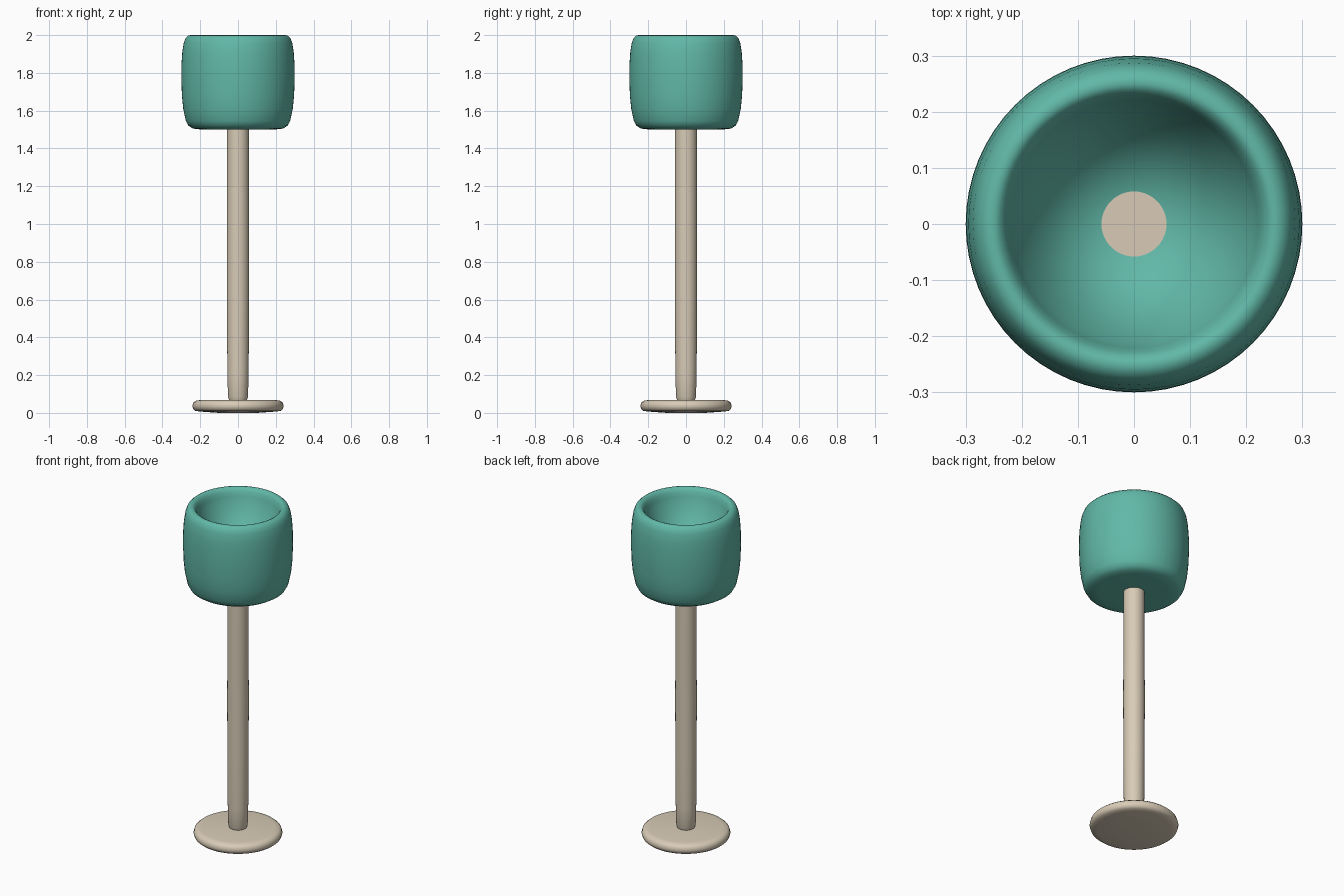
import bpy
import bmesh
import math

cube = bpy.data.objects.get("Cube")
if cube:
    bpy.data.objects.remove(cube, do_unlink=True)


def make_material(name, colour):
    mat = bpy.data.materials.new(name)
    mat.use_nodes = True
    mat.diffuse_color = colour
    mat.node_tree.nodes["Principled BSDF"].inputs["Base Color"].default_value = colour
    return mat


def lathe(name, profile, material, steps=64):
    """Spin a (radius, height) profile around the vertical axis."""
    bm = bmesh.new()
    verts = [bm.verts.new((r, 0, z)) for r, z in profile]
    edges = [bm.edges.new(pair) for pair in zip(verts, verts[1:])]
    bmesh.ops.spin(bm, geom=verts + edges, cent=(0, 0, 0), axis=(0, 0, 1),
                   angle=math.tau, steps=steps, use_merge=True)
    bmesh.ops.remove_doubles(bm, verts=bm.verts, dist=0.0001)
    bmesh.ops.recalc_face_normals(bm, faces=bm.faces)
    mesh = bpy.data.meshes.new(name)
    bm.to_mesh(mesh)
    bm.free()
    mesh.materials.append(material)
    obj = bpy.data.objects.new(name, mesh)
    bpy.context.collection.objects.link(obj)
    bpy.ops.object.select_all(action='DESELECT')
    obj.select_set(True)
    bpy.context.view_layer.objects.active = obj
    bpy.ops.object.shade_smooth_by_angle(angle=math.radians(40))
    return obj


teal = make_material("teal", (0.12, 0.48, 0.39, 1))
beige = make_material("warm beige", (0.69, 0.60, 0.47, 1))

# Round foot with softened edges
lathe("foot", [(0, 0), (0.1, 0), (0.2, 0.007), (0.226, 0.011), (0.237, 0.02),
               (0.242, 0.036), (0.237, 0.054), (0.225, 0.064), (0.2, 0.068),
               (0, 0.07)], beige)

# Slightly barrelled post, ending inside the bowl
lathe("post", [(0, 0.06), (0.046, 0.066), (0.053, 0.085), (0.056, 0.2),
               (0.058, 0.45), (0.059, 0.83), (0.058, 1.2), (0.058, 1.63),
               (0, 1.63)], beige, 48)

# Thick-walled bowl with rounded rim and conical hollow
lathe("bowl", [(0, 1.5), (0.19, 1.5), (0.238, 1.505), (0.262, 1.52),
               (0.276, 1.545), (0.29, 1.61), (0.297, 1.68), (0.3, 1.77),
               (0.299, 1.85), (0.295, 1.91), (0.287, 1.96), (0.277, 1.985),
               (0.264, 1.997), (0.25, 2), (0.239, 1.995), (0.229, 1.98),
               (0.221, 1.955), (0.212, 1.92), (0, 1.56 - 0.04)], teal)
